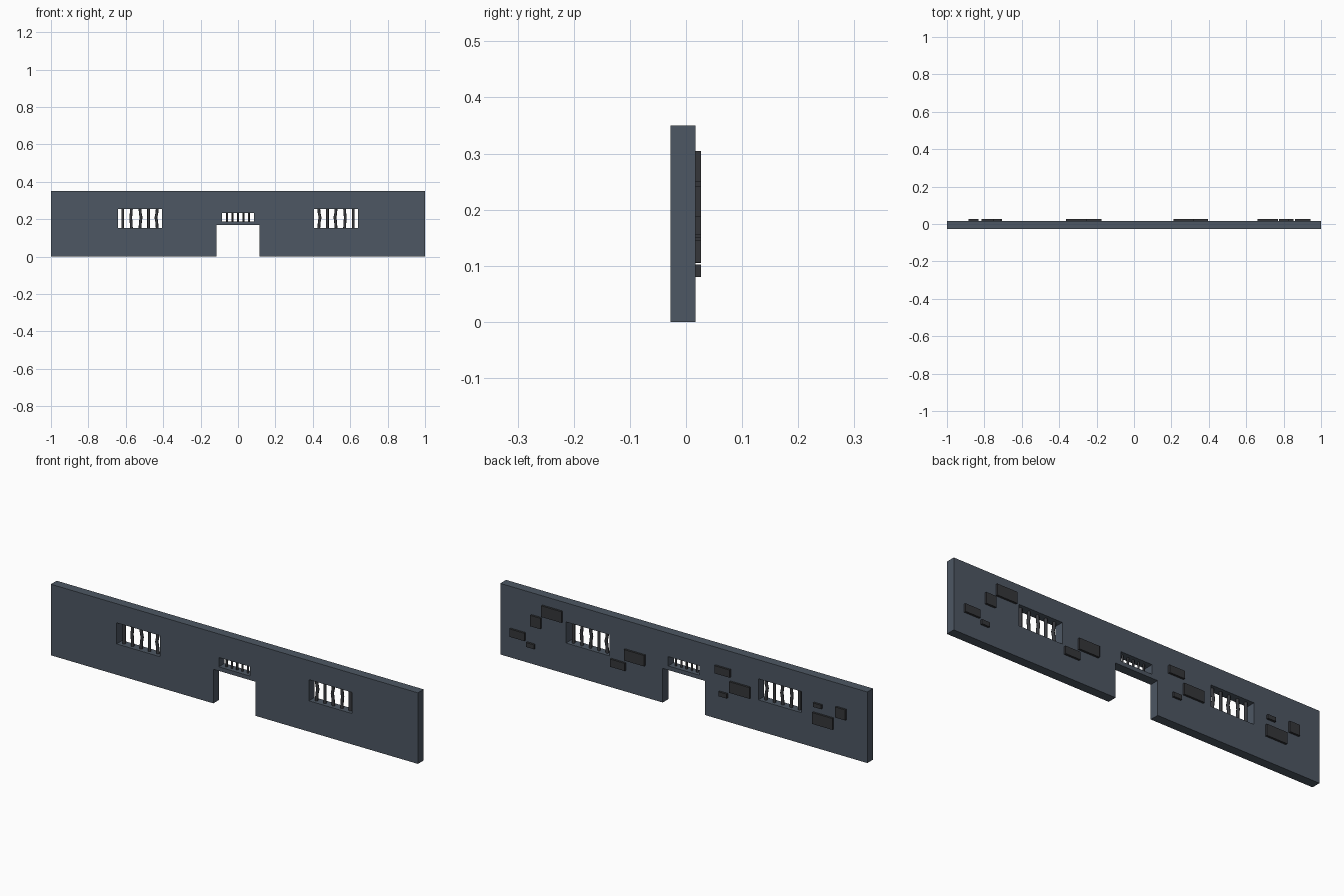
import bpy
from math import pi

if "Cube" in bpy.data.objects:
    bpy.data.objects.remove(bpy.data.objects["Cube"])

BACK, FRONT = 0.017, -0.028
MID = (BACK + FRONT) / 2


def material(name, color):
    m = bpy.data.materials.new(name)
    m.diffuse_color = (*color, 1)
    m.use_nodes = True
    m.node_tree.nodes["Principled BSDF"].inputs["Base Color"].default_value = m.diffuse_color
    return m


SLATE = material("slate", (0.075, 0.095, 0.125))
DARK = material("dark_stone", (0.035, 0.037, 0.042))
IRON = material("iron", (0.04, 0.042, 0.048))


def curve_to_mesh(name, curve, mat, smooth):
    """Turn a curve into a mesh object lying in the x-z plane of the wall."""
    tmp = bpy.data.objects.new(name + "_curve", curve)
    bpy.context.collection.objects.link(tmp)
    mesh = bpy.data.meshes.new_from_object(
        tmp.evaluated_get(bpy.context.evaluated_depsgraph_get()))
    bpy.data.objects.remove(tmp)
    mesh.materials.clear()
    mesh.materials.append(mat)
    for p in mesh.polygons:
        p.use_smooth = smooth and len(p.vertices) == 4
    obj = bpy.data.objects.new(name, mesh)
    obj.rotation_euler.x = pi / 2
    obj.location.y = MID
    bpy.context.collection.objects.link(obj)
    return obj


def add_poly(curve, pts, closed):
    s = curve.splines.new('POLY')
    s.points.add(len(pts) - 1)
    for p, (x, z) in zip(s.points, pts):
        p.co = (x, z, 0, 1)
    s.use_cyclic_u = closed


def rect(x0, x1, z0, z1):
    return [(x0, z0), (x1, z0), (x1, z1), (x0, z1)]


# Wall: outline with doorway notch, two windows and a vent over the door
W0, W1, WZ0, WZ1 = 0.406, 0.642, 0.152, 0.256
VZ0, VZ1 = 0.188, 0.234
wall = bpy.data.curves.new("wall", 'CURVE')
wall.dimensions = '2D'
wall.fill_mode = 'BOTH'
wall.extrude = (BACK - FRONT) / 2
add_poly(wall, [(-1, 0), (-0.115, 0), (-0.115, 0.168), (0.115, 0.168),
                (0.115, 0), (1, 0), (1, 0.35), (-1, 0.35)], True)
for hole in (rect(-W1, -W0, WZ0, WZ1), rect(W0, W1, WZ0, WZ1),
             rect(-0.085, 0.085, VZ0, VZ1)):
    add_poly(wall, hole, True)
curve_to_mesh("wall", wall, SLATE, False)


def bars(name, paths, radius):
    c = bpy.data.curves.new(name, 'CURVE')
    c.dimensions = '3D'
    c.bevel_depth = radius
    c.bevel_resolution = 2
    c.use_fill_caps = True
    for p in paths:
        add_poly(c, p, False)
    curve_to_mesh(name, c, IRON, True)


# Window bars, some of them slightly bent, mirrored left to right
for side, label in ((-1, "left"), (1, "right")):
    paths = []
    for i, bend in enumerate((0.007, 0.0, -0.006, 0.004, 0.0)):
        x = 0.524 + (i - 2) * 0.046
        paths.append([(side * (x + b * bend), WZ0 + t * (WZ1 - WZ0))
                      for t, b in ((0, 0), (0.35, 0.4), (0.55, 1), (0.75, 0.3), (1, 0))])
    bars(label + "_window_bars", paths, 0.0075)

# Vent bars
bars("vent_bars", [[(i * 0.029, VZ0), (i * 0.029, VZ1)] for i in range(-2, 3)], 0.005)

# Raised stones on the back face: x0, x1, z0, z1
STONES = [(0.66, 0.77, 0.25, 0.305), (0.775, 0.83, 0.188, 0.242),
          (0.862, 0.944, 0.106, 0.145), (0.81, 0.853, 0.08, 0.102),
          (0.21, 0.32, 0.156, 0.21), (0.315, 0.396, 0.105, 0.143),
          (-0.256, -0.173, 0.225, 0.263), (-0.364, -0.254, 0.15, 0.205),
          (-0.24, -0.195, 0.118, 0.14), (-0.755, -0.711, 0.203, 0.223),
          (-0.886, -0.832, 0.183, 0.235), (-0.816, -0.705, 0.118, 0.174)]
for n, (x0, x1, z0, z1) in enumerate(STONES, 1):
    y0, y1 = BACK - 0.003, BACK + 0.010
    bpy.ops.mesh.primitive_cube_add(
        size=1, location=((x0 + x1) / 2, (y0 + y1) / 2, (z0 + z1) / 2))
    stone = bpy.context.object
    stone.name = f"raised_stone_{n}"
    stone.scale = (x1 - x0, y1 - y0, z1 - z0)
    stone.data.materials.append(DARK)
